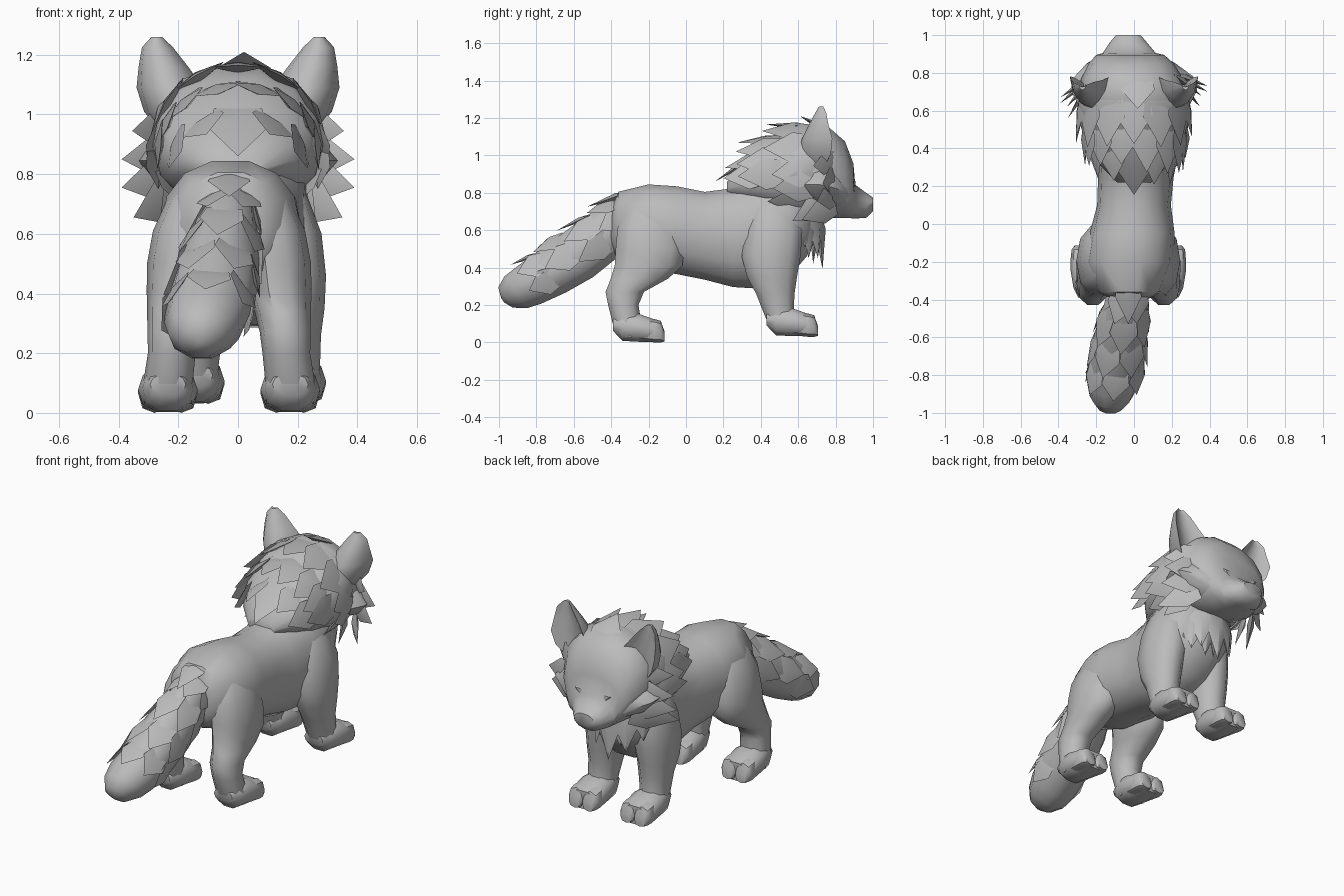
import bpy, bmesh, math, random
from mathutils import Vector

if "Cube" in bpy.data.objects:
    bpy.data.objects.remove(bpy.data.objects["Cube"])

random.seed(4)
fur = bpy.data.materials.new("grey_fur")
fur.diffuse_color = (0.5, 0.5, 0.5, 1)
fur.use_nodes = True
fur.node_tree.nodes["Principled BSDF"].inputs["Base Color"].default_value = fur.diffuse_color


def finish(bm, name, angle=50):
    bmesh.ops.recalc_face_normals(bm, faces=bm.faces)
    me = bpy.data.meshes.new(name)
    bm.to_mesh(me)
    bm.free()
    me.materials.append(fur)
    ob = bpy.data.objects.new(name, me)
    bpy.context.collection.objects.link(ob)
    bpy.ops.object.select_all(action='DESELECT')
    ob.select_set(True)
    bpy.context.view_layer.objects.active = ob
    bpy.ops.object.shade_smooth_by_angle(angle=math.radians(angle))
    return ob


def loft(name, rings, up, n=12, power=1.0, scoop=False, angle=50):
    """Skin rings of (centre, half width in x, half height along up)."""
    bm = bmesh.new()
    up = Vector(up).normalized()
    loops = []
    for c, rx, ru in rings:
        loop = []
        for i in range(n):
            a = 2 * math.pi * i / n
            ca, sa = math.cos(a), math.sin(a)
            ca = math.copysign(abs(ca) ** power, ca)
            sa = math.copysign(abs(sa) ** power, sa)
            if scoop and sa > 0.01:
                ca, sa = ca * 0.8, -sa * 0.35
            loop.append(bm.verts.new(Vector(c) + Vector((rx * ca, 0, 0)) + up * ru * sa))
        loops.append(loop)
    for a, b in zip(loops, loops[1:]):
        for i in range(n):
            j = (i + 1) % n
            bm.faces.new((a[i], a[j], b[j], b[i]))
    bm.faces.new(loops[0])
    bm.faces.new(loops[-1])
    return finish(bm, name, angle)


def along_y(name, rows, **kw):
    # rows: y, z low, z high, centre x, half width
    return loft(name, [((x, y, (a + b) / 2), r, (b - a) / 2) for y, a, b, x, r in rows], (0, 0, 1), **kw)


def along_z(name, rows, **kw):
    # rows: z, y back, y front, centre x, half width
    return loft(name, [((x, (a + b) / 2, z), r, (b - a) / 2) for z, a, b, x, r in rows], (0, 1, 0), **kw)


def tuft(bm, base, tip, w, out, h=0.018):
    """Pointed lock of fur with a raised ridge."""
    base, tip, out = Vector(base), Vector(tip), Vector(out).normalized()
    d = tip - base
    s = d.cross(out).normalized() * w
    n = s.cross(d).normalized() * h
    rim = [bm.verts.new(p) for p in (base - s * .8, base + s * .8, base + d * .4 + s, tip, base + d * .4 - s)]
    for k in (1, -1):
        mid = bm.verts.new(base + d * .35 + n * k)
        for i in range(5):
            bm.faces.new((rim[i], rim[(i + 1) % 5], mid))


# Torso
along_y("torso", [(-.40, .50, .72, -.02, .09), (-.36, .44, .81, -.025, .17), (-.2, .38, .85, -.025, .235),
                  (-.05, .36, .84, -.01, .225), (.1, .33, .81, 0, .195), (.25, .29, .83, .01, .20),
                  (.4, .28, .88, .02, .22), (.55, .34, .95, .02, .225), (.65, .46, .95, .02, .18),
                  (.69, .6, .9, 0, .1)], n=14, power=.9)

# Head with wedge-shaped muzzle
along_y("head", [(.60, .71, 1.14, 0, .26), (.66, .68, 1.17, 0, .28),
                 (.77, .66, 1.15, -.01, .27), (.85, .66, 1.08, -.015, .225), (.895, .66, .96, -.02, .18),
                 (.905, .66, .845, -.025, .14), (.965, .665, .80, -.03, .095), (1.0, .70, .775, -.03, .065)],
        n=14, power=.92)
# Broad angular cheeks
along_y("cheeks", [(.89, .69, .85, -.02, .165), (.85, .68, .93, -.015, .235), (.78, .67, .99, 0, .315),
                   (.71, .69, 1.0, 0, .335), (.62, .72, .97, 0, .29)], n=12, power=1.25)

# Smooth hood of fur from crown to nape
along_y("mane_hood", [(.22, .78, .86, 0, .09), (.32, .745, .95, 0, .19), (.42, .71, 1.04, 0, .255),
                      (.53, .67, 1.125, 0, .285), (.64, .67, 1.17, 0, .295), (.70, .72, 1.16, 0, .27)],
        n=14, power=.95)

for s, side in ((-1, "left"), (1, "right")):
    # Ears, scooped towards the face
    along_z(side + "_ear", [(.94, .64, .84, s * .18, .08), (1.01, .60, .95, s * .205, .11),
                            (1.09, .62, .945, s * .228, .112), (1.16, .655, .87, s * .25, .083),
                            (1.225, .69, .81, s * .27, .052), (1.26, .71, .76, s * .272, .018)],
            n=12, scoop=True, angle=40)
    # Slanted eyes under low brows
    bm = bmesh.new()
    tuft(bm, (s * .075 - .02, .905, .85), (s * .17 - .02, .872, .885), .02, (s * .4, 1, .2), .012)
    finish(bm, side + "_eye", 30)

    # Hind leg
    o = -.03
    along_z(side + "_hind_leg", [(.80, -.27, -.12, o + s * .08, .05), (.71, -.34, -.05, o + s * .12, .09),
                                 (.61, -.375, -.01, o + s * .145, .11),
                                 (.5, -.385, .0, o + s * .16, .115), (.41, -.39, -.01, o + s * .168, .108),
                                 (.34, -.41, -.09, o + s * .18, .095), (.27, -.435, -.22, o + s * .188, .085),
                                 (.2, -.42, -.25, o + s * .192, .08), (.1, -.395, -.235, o + s * .205, .083),
                                 (.03, -.36, -.23, o + s * .205, .08)], n=10, power=.95)
    # Front leg
    p = .025
    along_z(side + "_front_leg", [(.82, .40, .54, p + s * .09, .05), (.72, .34, .59, p + s * .125, .085),
                                  (.6, .31, .63, p + s * .145, .11),
                                  (.46, .29, .62, p + s * .155, .115), (.35, .32, .60, p + s * .165, .10),
                                  (.26, .37, .585, p + s * .165, .088), (.16, .41, .58, p + s * .17, .08),
                                  (.07, .45, .60, p + s * .17, .08)], n=10, power=.95)
    # Paws, each with two short rounded toes
    for name, y, z, x in (("hind", -.39, 0, o + s * .205), ("front", .43, .03, p + s * .17)):
        along_y(f"{side}_{name}_paw", [(y, z + .06, z + .13, x, .06), (y + .05, z + .005, z + .16, x, .085),
                                       (y + .14, z, z + .155, x, .10), (y + .21, z, z + .13, x, .10),
                                       (y + .26, z, z + .11, x, .085)], n=10, power=.85)
        for t in (-1, 1):
            tx = x + t * .045
            along_y(f"{side}_{name}_toe_{'inner' if t == -s else 'outer'}",
                    [(y + .14, z + .01, z + .13, tx, .045), (y + .22, z, z + .125, tx, .054),
                     (y + .255, z, z + .115, tx, .05), (y + .275, z + .005, z + .06, tx, .035)], n=8, power=.85)

# Tail
stations = [(-.02, -.31, .67, .08, .12), (-.045, -.43, .58, .115, .145), (-.07, -.58, .465, .14, .15),
            (-.09, -.72, .375, .148, .14), (-.11, -.84, .305, .138, .125), (-.12, -.91, .268, .115, .11),
            (-.125, -.965, .24, .07, .07), (-.125, -.98, .225, .015, .015)]
tail_up = Vector((0, -.58, .81))
loft("tail", [((x, y, z), r, u) for x, y, z, r, u in stations], tail_up, n=10)

# Broad overlapping tail locks on the upper side
bm = bmesh.new()
for k in range(4):
    x0, y0, z0, r0, u0 = stations[k]
    x1, y1, z1, r1, u1 = stations[k + 1]
    for d in ((90, 35, 145, -15, 195) if k % 2 else (62, 118, 10, 170)):
        a = math.radians(d)
        out = Vector((math.cos(a), 0, 0)) + tail_up * math.sin(a)
        b = Vector((x0 + r0 * .9 * math.cos(a), y0, z0)) + tail_up * u0 * .9 * math.sin(a)
        t = Vector((x1 + r1 * 1.1 * math.cos(a), y1 - .02, z1)) + tail_up * u1 * 1.08 * math.sin(a)
        tuft(bm, b, t, .075, out, .013)
tuft(bm, (-.03, -.29, .81), (-.03, -.53, .725), .07, (0, -.4, 1))
finish(bm, "tail_locks", 30)


def ruff(name, base, tip, angles, w, jitter=.03):
    # base, tip: y, centre z, half width, half height
    bm = bmesh.new()
    for d in angles:
        a = math.radians(d)
        c, s = math.cos(a), math.sin(a)
        lift = random.uniform(-jitter, jitter)
        tuft(bm, (base[2] * c, base[0], base[1] + base[3] * s),
             (tip[2] * c, tip[0] + lift, tip[1] + tip[3] * s), w, (c, -.1, s))
    finish(bm, name, 30)


# Layered mane, front to back
ruff("crown_mane", (.68, .92, .26, .235), (.43, .91, .285, .255), (30, 60, 90, 120, 150), .10)
ruff("side_mane", (.68, .88, .275, .19), (.44, .86, .315, .18), (-36, -12, 12, 168, 192, 216), .085)
ruff("upper_mane", (.52, .89, .265, .21), (.29, .87, .26, .205), (5, 24, 47, 75, 105, 133, 156, 175), .085)
ruff("lower_mane", (.42, .85, .23, .16), (.22, .84, .20, .11), (20, 58, 122, 160), .08)
ruff("nape_mane", (.40, .84, .2, .18), (.155, .82, .1, .04), (90,), .10, 0)
bm = bmesh.new()
tuft(bm, (.02, .78, 1.12), (.02, .61, 1.21), .09, (0, 0, 1), .02)
finish(bm, "crown_lock", 30)

# Outward cheek spikes flowing from the face
for s, side in ((-1, "left"), (1, "right")):
    bm = bmesh.new()
    for bz, tx, ty, tz in ((.96, .355, .65, .945), (.87, .39, .70, .85), (.80, .39, .67, .755),
                           (.74, .35, .59, .655)):
        tuft(bm, (s * .2, .80, bz), (s * tx, ty + s * .03, tz), .075, (s * .7, 1, 0), .02)
    tuft(bm, (s * .2, .74, .75), (s * .26, .57, .65), .07, (s, .2, -.3))
    finish(bm, side + "_cheek_spikes", 30)

# Chest bib hanging below the chin
bm = bmesh.new()
for i in range(-2, 3):
    a = i * .55
    bx, by = .17 * math.sin(a), .55 + .17 * math.cos(a)
    out = (math.sin(a), math.cos(a), 0)
    tuft(bm, (bx, by - .01, .72), (bx * 1.1, by + .01, .39 + .06 * abs(i)), .07, out, .03)
    tuft(bm, (bx * .8 + .05, by - .03, .66), (bx * .9 + .05, by - .04, .42 + .03 * abs(i)), .06, out, .025)
finish(bm, "chest_bib", 30)
